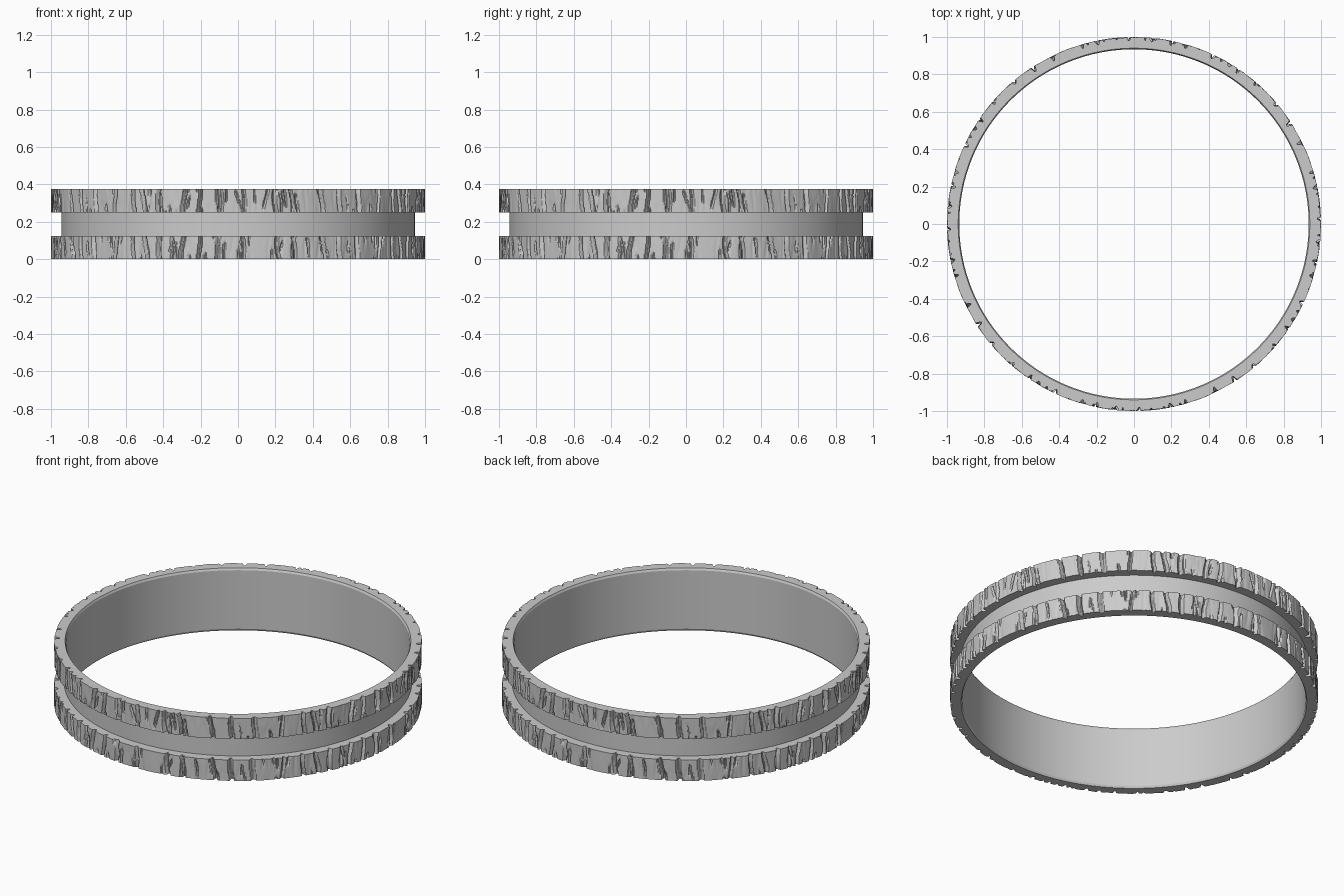
import bpy, bmesh, math, random
from mathutils import noise, Vector

if "Cube" in bpy.data.objects:
    bpy.data.objects.remove(bpy.data.objects["Cube"])

random.seed(7)
SEG = 1440                 # steps around the ring
QUARTER = SEG // 4         # bark pattern repeats every 90 degrees
HEIGHT, R_OUT, R_GROOVE, R_IN = 0.375, 1.0, 0.945, 0.934
ROWS = 14                  # rows across each bark band

# Cracks: angle in degrees, half width, depth, slant, wobble phase, z range
cracks = []
for a in (1.5, 12, 17, 27, 33, 40, 49, 56, 60, 65, 73, 78, 84):   # full-height deep cracks
    cracks.append((a, random.uniform(0.5, 0.9), random.uniform(0.018, 0.032),
                   random.uniform(-4, 4), random.uniform(0, 6), -1, 2))
for i in range(65):                                              # short fine cracks
    z0 = random.uniform(-0.1, 0.35)
    cracks.append((random.uniform(0, 90), random.uniform(0.25, 0.5),
                   random.uniform(0.006, 0.018), random.uniform(-12, 12),
                   random.uniform(0, 6), z0, z0 + random.uniform(0.05, 0.22)))


def bark_depth(i, z):
    """How far the bark surface sinks below the outer radius."""
    deg = (i % QUARTER) * 90 / QUARTER
    # gentle plates, made periodic by sampling noise on a circle
    t = math.radians(deg * 4)
    n = noise.noise(Vector((3.5 * math.cos(t), 3.5 * math.sin(t), z * 3)))
    f = noise.noise(Vector((14 * math.cos(t), 14 * math.sin(t), z * 9 + 5)))
    d = 0.004 * max(0, n + 0.2) + 0.004 * max(0, f)
    for a, w, depth, slant, phase, z0, z1 in cracks:
        if z < z0 or z > z1:
            continue
        centre = a + slant * (z - 0.19) + 0.4 * math.sin(phase + z * 25)
        off = abs((deg - centre + 45) % 90 - 45) / w
        if off < 1:
            fade = min(1, (z - z0) / 0.03, (z1 - z) / 0.03)
            d = max(d, depth * fade * (1 - off ** 2))
    return d


# Profile running round the cross-section: radius, height, is bark
def band(z0, z1):
    return [(R_OUT, z0 + (z1 - z0) * k / ROWS, True) for k in range(ROWS + 1)]


profile = [(R_IN + 0.006, 0, False)]
profile += band(0, 0.125)
profile += [(R_GROOVE, 0.125, False), (R_GROOVE, 0.25, False)]
profile += band(0.25, HEIGHT)
profile += [(R_IN + 0.006, HEIGHT, False), (R_IN, HEIGHT - 0.012, False),
            (R_IN, 0.012, False)]

# Ring body with bark bands and central channel
bm = bmesh.new()
quarter = [[r - (bark_depth(i, z) if bark else 0) for r, z, bark in profile]
           for i in range(QUARTER)]
rings = []
for i in range(SEG):
    t = 2 * math.pi * i / SEG
    c, s = math.cos(t), math.sin(t)
    rings.append([bm.verts.new((r * c, r * s, p[1]))
                  for r, p in zip(quarter[i % QUARTER], profile)])
n = len(profile)
for i in range(SEG):
    a, b = rings[i], rings[(i + 1) % SEG]
    for k in range(n):
        m = (k + 1) % n
        bm.faces.new((a[k], b[k], b[m], a[m]))
bmesh.ops.recalc_face_normals(bm, faces=bm.faces)
mesh = bpy.data.meshes.new("bark_ring")
bm.to_mesh(mesh)
bm.free()
ring = bpy.data.objects.new("bark_ring", mesh)
bpy.context.collection.objects.link(ring)
bpy.context.view_layer.objects.active = ring
ring.select_set(True)
bpy.ops.object.shade_smooth_by_angle(angle=math.radians(25))
